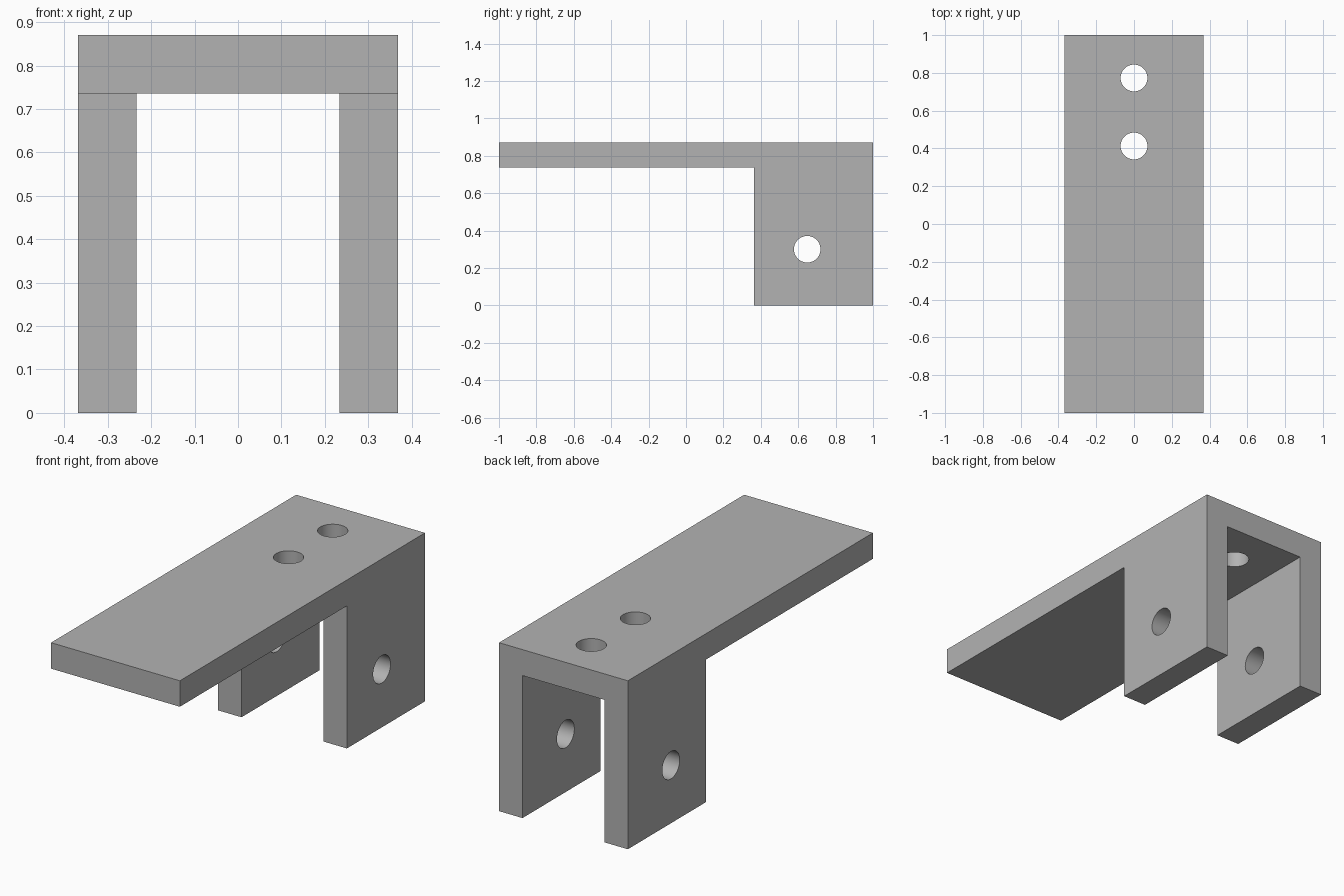
import bpy
from math import pi

cube = bpy.data.objects.get("Cube")
if cube:
    bpy.data.objects.remove(cube, do_unlink=True)

HALF_W, THICK, HEIGHT = 0.368, 0.134, 0.87
LEG_FRONT, HOLE_R = 0.363, 0.071
UNDERSIDE = HEIGHT - THICK

grey = bpy.data.materials.new("plain grey")
grey.use_nodes = True
grey.diffuse_color = (0.448, 0.448, 0.448, 1)
grey.node_tree.nodes["Principled BSDF"].inputs["Base Color"].default_value = grey.diffuse_color


def box(name, low, high):
    """Box spanning two opposite corners."""
    centre = [(a + b) / 2 for a, b in zip(low, high)]
    bpy.ops.mesh.primitive_cube_add(size=1, location=centre)
    obj = bpy.context.object
    obj.name = name
    obj.scale = [b - a for a, b in zip(low, high)]
    bpy.ops.object.transform_apply(location=False, rotation=False, scale=True)
    obj.data.materials.append(grey)
    return obj


def drill(obj, location, rotation=(0, 0, 0)):
    """Cut a round through-hole along the cutter's local z axis."""
    bpy.ops.mesh.primitive_cylinder_add(
        vertices=48, radius=HOLE_R, depth=THICK * 2, location=location, rotation=rotation)
    cutter = bpy.context.object
    cutter.hide_render = True
    cutter.data.materials.append(grey)
    mod = obj.modifiers.new("hole", "BOOLEAN")
    mod.operation = "DIFFERENCE"
    mod.solver = "EXACT"
    mod.object = cutter
    bpy.context.view_layer.objects.active = obj
    bpy.ops.object.modifier_apply(modifier=mod.name)
    bpy.data.objects.remove(cutter, do_unlink=True)


def finish(obj):
    """Smooth hole walls, sharp box edges."""
    bpy.ops.object.select_all(action="DESELECT")
    obj.select_set(True)
    bpy.context.view_layer.objects.active = obj
    bpy.ops.object.shade_smooth_by_angle(angle=pi / 6)


# Long top plate with two vertical holes
plate = box("top_plate", (-HALF_W, -1, UNDERSIDE), (HALF_W, 1, HEIGHT))
for y in (0.413, 0.773):
    drill(plate, (0, y, HEIGHT - THICK / 2))
finish(plate)

# Pair of side legs under the back, each with a cross hole
for name, side in (("left_leg", 1), ("right_leg", -1)):
    inner, outer = side * (HALF_W - THICK), side * HALF_W
    leg = box(name, (min(inner, outer), LEG_FRONT, 0), (max(inner, outer), 1, UNDERSIDE))
    drill(leg, ((inner + outer) / 2, 0.648, 0.3), (0, pi / 2, 0))
    finish(leg)
